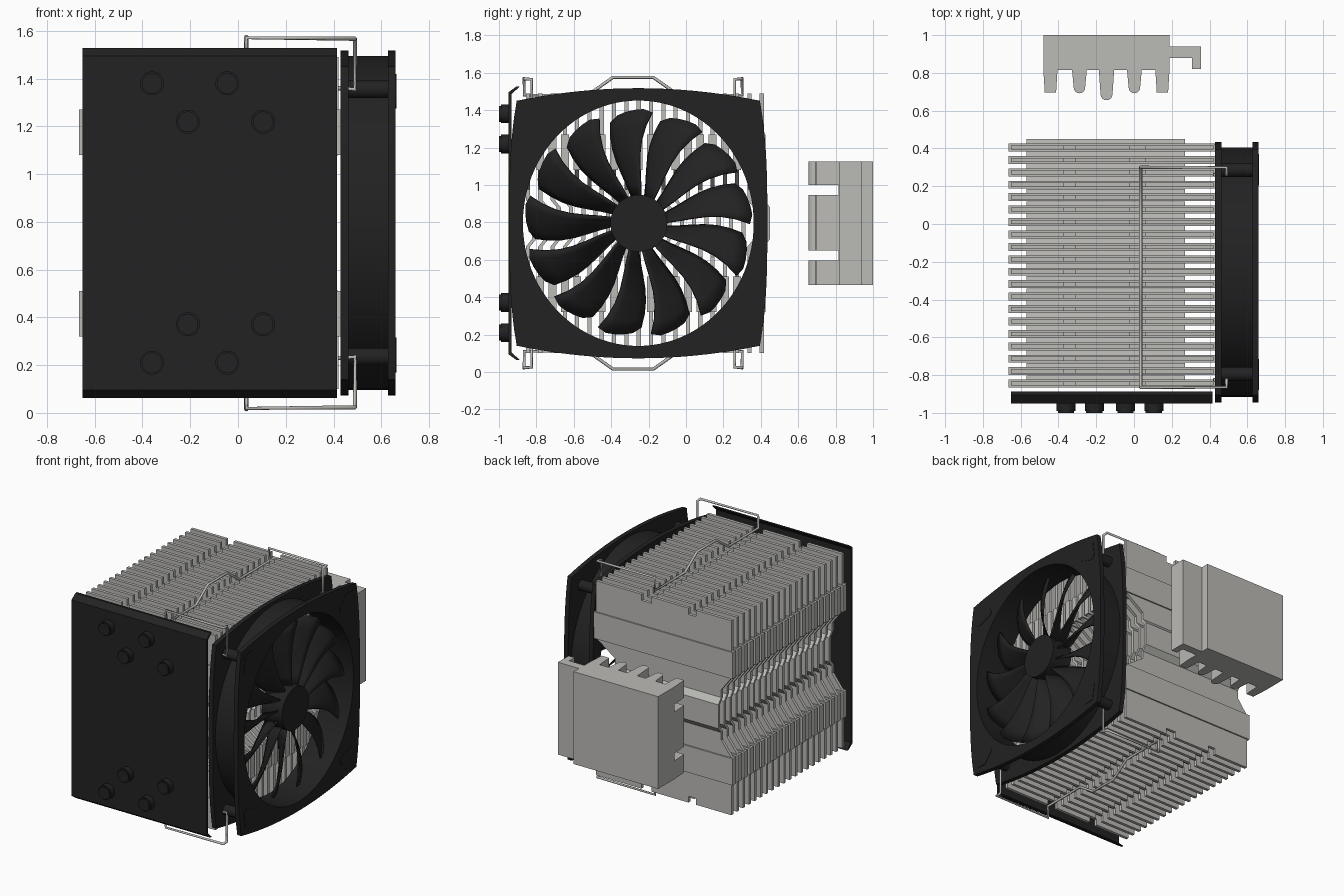
import bpy, bmesh, math
from mathutils import Matrix

if "Cube" in bpy.data.objects:
    bpy.data.objects.remove(bpy.data.objects["Cube"])

def mat(name, c):
    m = bpy.data.materials.new(name)
    m.diffuse_color = (*c, 1)
    m.use_nodes = True
    m.node_tree.nodes["Principled BSDF"].inputs["Base Color"].default_value = m.diffuse_color
    return m

METAL = mat("bare_metal", (0.5, 0.495, 0.47))
BLACK = mat("matte_black", (0.016, 0.016, 0.016))
CY, CZ = -0.255, 0.795          # fan axis
MY = -0.2825                    # clip mirror plane

def finish(name, bm, m, smooth=False):
    bmesh.ops.recalc_face_normals(bm, faces=bm.faces)
    me = bpy.data.meshes.new(name)
    bm.to_mesh(me)
    bm.free()
    me.materials.append(m)
    ob = bpy.data.objects.new(name, me)
    bpy.context.collection.objects.link(ob)
    if smooth:
        bpy.context.view_layer.objects.active = ob
        ob.select_set(True)
        bpy.ops.object.shade_smooth_by_angle(angle=math.radians(35))
        ob.select_set(False)
    return ob

def box(bm, x0, x1, y0, y1, z0, z1):
    M = Matrix.Translation(((x0+x1)/2, (y0+y1)/2, (z0+z1)/2)) @ Matrix.Diagonal((x1-x0, y1-y0, z1-z0, 1))
    bmesh.ops.create_cube(bm, size=1, matrix=M)

def prism(bm, pts, vec):
    """Extrude a closed 3D outline along a vector."""
    a = [bm.verts.new(p) for p in pts]
    b = [bm.verts.new([p[i] + vec[i] for i in range(3)]) for p in pts]
    bm.faces.new(a)
    bm.faces.new(b[::-1])
    for i in range(len(a)):
        j = (i+1) % len(a)
        bm.faces.new((a[i], b[i], b[j], a[j]))

def cyl(bm, p, r, depth, axis, n=32):
    R = Matrix.Rotation(math.pi/2, 4, 'Y' if axis == 'x' else 'X')
    bmesh.ops.create_cone(bm, cap_ends=True, segments=n, radius1=r, radius2=r, depth=depth,
                          matrix=Matrix.Translation(p) @ R)

def loft(bm, rings, closed=False):
    """Join rings of points; caps the ends, or closes into a loop."""
    vs = [[bm.verts.new(p) for p in r] for r in rings]
    n = len(vs[0])
    for k in range(len(vs) if closed else len(vs)-1):
        a, b = vs[k], vs[(k+1) % len(vs)]
        for i in range(n):
            bm.faces.new((a[i], a[(i+1) % n], b[(i+1) % n], b[i]))
    if not closed:
        bm.faces.new(vs[0])
        bm.faces.new(vs[-1][::-1])

# --- cooling fins: sheet with collars, side notches and a bent middle
T, C, J = 0.011, 0.021, 0.033
half = [(0.65, -0.65, 0.42, T, 0), (0.475, -0.65, 0.42, T, 0), (0.475, -0.665, 0.43, C, 0),
        (0.285, -0.665, 0.43, C, 0), (0.285, -0.65, 0.42, T, 0), (0.18, -0.57, 0.27, T, 0),
        (0.125, -0.57, 0.27, T, 0), (0.085, -0.57, 0.27, T, J)]
rows = half + [(-h[0],) + h[1:] for h in reversed(half)]
bm = bmesh.new()
for i in range(20):
    y = -0.845 + i*0.0658
    loft(bm, [[(x0, y+o-t, CZ+z), (x1, y+o-t, CZ+z), (x1, y+o+t, CZ+z), (x0, y+o+t, CZ+z)]
              for z, x0, x1, t, o in rows])
    for x0, x1 in ((-0.65, -0.37), (-0.31, -0.02), (0.06, 0.42)):
        for s in (-1, 1):
            za, zb = sorted((CZ + s*0.65, CZ + s*0.695))
            box(bm, x0, x1, y-T, y+T, za, zb)
finish("cooling_fins", bm, METAL)

# --- front cover with bent lips
bm = bmesh.new()
prof = [(-0.95, 0.7), (-0.905, 0.732), (-0.888, 0.732), (-0.933, 0.69)]
outline = prof + [(y, -z) for y, z in reversed(prof)]
prism(bm, [(-0.652, y, CZ+z) for y, z in outline], (1.067, 0, 0))
finish("front_cover", bm, BLACK)

# --- pipe caps
bm = bmesh.new()
for s in (-1, 1):
    for x, dz in ((-0.36, 0.585), (-0.045, 0.585), (-0.21, 0.424), (0.105, 0.424)):
        p = (x, -0.965, CZ + s*dz)
        cyl(bm, p, 0.05, 0.05, 'y')
        cyl(bm, (p[0], -0.975, p[2]), 0.043, 0.05, 'y')
finish("pipe_caps", bm, BLACK, True)

# --- contact block with fingers and side arm
bm = bmesh.new()
box(bm, -0.48, 0.188, 0.815, 1.0, 0.465, 1.125)
prism(bm, [(x, y, 0.465) for x, y in ((0.188, 0.94), (0.355, 0.94), (0.355, 0.82), (0.308, 0.82),
                                      (0.308, 0.88), (0.188, 0.88))], (0, 0, 0.66))
fingers = ((-0.48, -0.405, 0.695, False), (-0.328, -0.25, 0.692, True), (-0.186, -0.105, 0.655, True),
           (-0.037, 0.041, 0.692, True), (0.113, 0.188, 0.695, False))
for x0, x1, tip, rounded in fingers:
    c, w = (x0+x1)/2, (x1-x0)/2
    if rounded:
        r = w*0.78
        low = [(c + r*math.cos(a), tip + r + r*math.sin(a)) for a in
               (-math.pi*k/8 for k in range(9))]
    else:
        low = [(c + w*0.8, tip), (c - w*0.8, tip)]
    pts = [(x0, 0.815), (x1, 0.815)] + low
    for z0, z1 in ((0.465, 0.595), (0.65, 0.945), (1.0, 1.125)):
        prism(bm, [(x, y, z0) for x, y in pts], (0, 0, z1-z0))
finish("contact_block", bm, METAL)

# --- fan frame: two bowed square flanges around an oval barrel
N = 96
def square(a):
    c, s = math.cos(a), math.sin(a)
    k = max(abs(c), abs(s))
    u, v = c/k, s/k
    if abs(u) >= abs(v):
        return (0.69 - 0.04*abs(v)**3)*u, 0.655*v
    return 0.65*u, (0.722 - 0.067*v*v*u*u)*v

def oval(a, ry=0.617, rz=0.656):
    return ry*math.cos(a), rz*math.sin(a)

def ring(bm, outer, inner, x0, x1):
    secs = []
    for i in range(N):
        a = 2*math.pi*i/N
        o, n = outer(a), inner(a)
        secs.append([(x0, CY+o[0], CZ+o[1]), (x1, CY+o[0], CZ+o[1]),
                     (x1, CY+n[0], CZ+n[1]), (x0, CY+n[0], CZ+n[1])])
    loft(bm, secs, True)

bm = bmesh.new()
for x0, x1 in ((0.43, 0.462), (0.628, 0.66)):
    ring(bm, square, oval, x0, x1)
ring(bm, lambda a: oval(a, 0.66, 0.70), oval, 0.462, 0.628)
finish("fan_frame", bm, BLACK, True)

# --- corner posts and triangular pads on the frame
bm = bmesh.new()
for sy in (-1, 1):
    for sz in (-1, 1):
        cyl(bm, (0.545, CY + sy*0.54, CZ + sz*0.56), 0.037, 0.17, 'x', 20)
        tri = ((0.61, 0.62), (0.625, 0.5), (0.59, 0.48), (0.47, 0.52), (0.46, 0.55), (0.53, 0.625))
        prism(bm, [(0.658, CY + sy*y, CZ + sz*z) for y, z in tri], (0.005, 0, 0))
finish("frame_corner_posts", bm, BLACK, True)

# --- hub
bm = bmesh.new()
cyl(bm, (0.55, CY+0.003, CZ), 0.152, 0.16, 'x', 48)
finish("fan_hub", bm, BLACK, True)

# --- thirteen pitched blades
bm = bmesh.new()
NR, NA = 7, 6
for b in range(13):
    base = math.radians(94) + b*2*math.pi/13
    grid = []
    for i in range(NR):
        t = i/(NR-1)
        h = math.radians(9.5 + 1.8*t)
        mid = base + math.radians(5*math.sin(math.pi*t))
        row = []
        for j in range(NA):
            u = 2*j/(NA-1) - 1
            r = 0.14 + t*(0.462 - 0.02*u - 0.025*abs(u)**4)
            row.append(bm.verts.new((0.55 - 0.058*u - 0.012*u*u, CY + r*math.cos(mid + h*u),
                                     CZ + r*math.sin(mid + h*u))))
        grid.append(row)
    for i in range(NR-1):
        for j in range(NA-1):
            bm.faces.new((grid[i][j], grid[i][j+1], grid[i+1][j+1], grid[i+1][j]))
blades = finish("fan_blades", bm, BLACK, True)
sol = blades.modifiers.new("thickness", 'SOLIDIFY')
sol.thickness = 0.01
sol.offset = 0

# --- wire clips, mirrored top and bottom
side = [(0.42, 0.26, 0.565), (0.49, 0.26, 0.56), (0.49, 0.26, 0.77), (0.49, 0.30, 0.772),
        (0.035, 0.30, 0.776), (0.035, 0.30, 0.685), (0.035, -0.04, 0.685), (0.035, -0.175, 0.78)]
path = side + [(x, 2*MY - y, z) for x, y, z in reversed(side)]
for s, name in ((1, "top_wire_clip"), (-1, "bottom_wire_clip")):
    cu = bpy.data.curves.new(name, 'CURVE')
    cu.dimensions = '3D'
    cu.bevel_depth = 0.009
    cu.bevel_resolution = 2
    cu.use_fill_caps = True
    sp = cu.splines.new('POLY')
    sp.points.add(len(path)-1)
    for p, (x, y, z) in zip(sp.points, path):
        p.co = (x, y, CZ + s*z, 1)
    cu.materials.append(METAL)
    bpy.context.collection.objects.link(bpy.data.objects.new(name, cu))
